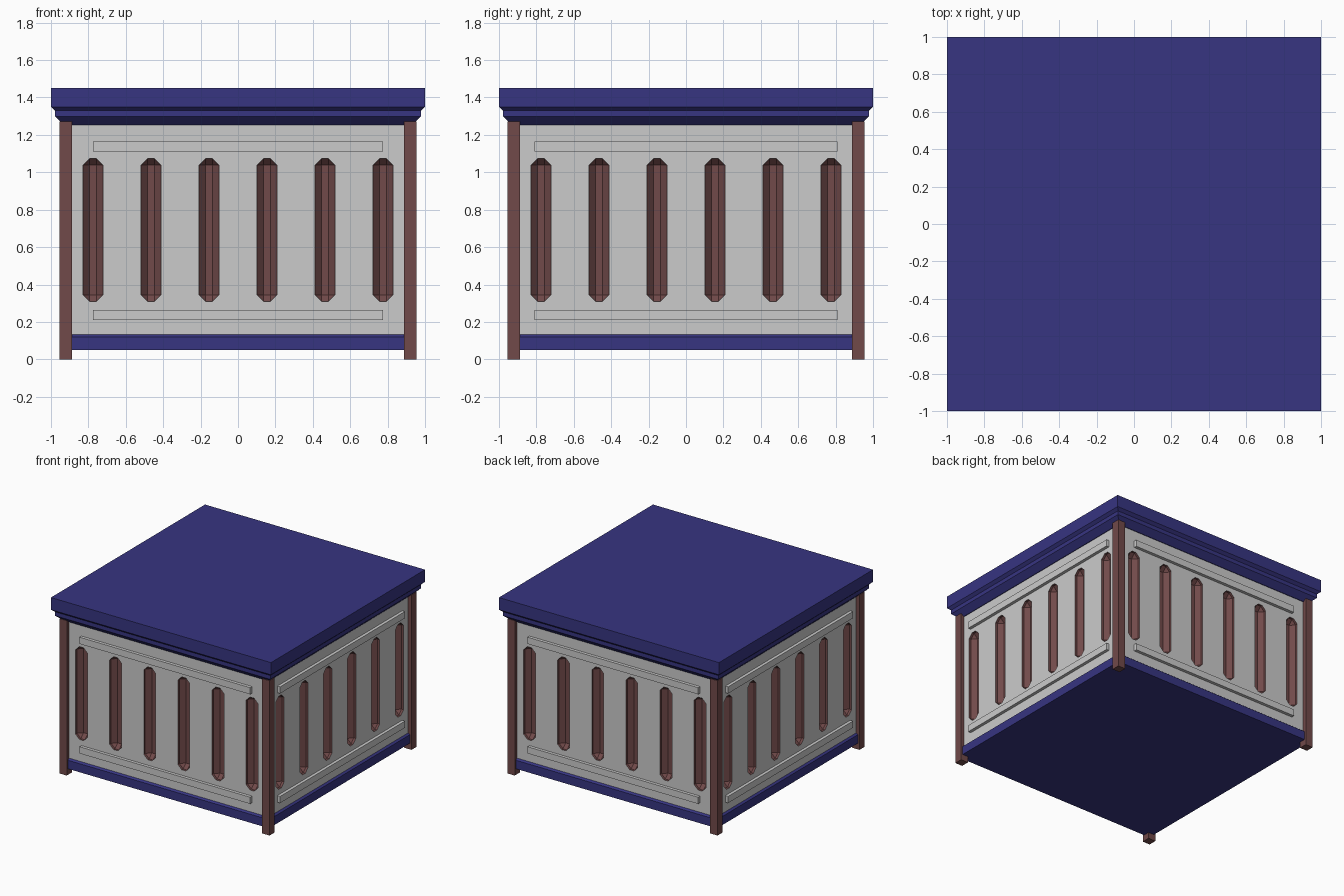
import bpy, bmesh
from mathutils import Matrix, Vector
from math import pi

if "Cube" in bpy.data.objects:
    bpy.data.objects.remove(bpy.data.objects["Cube"])


def material(name, rgb):
    m = bpy.data.materials.new(name)
    m.diffuse_color = (*rgb, 1)
    m.use_nodes = True
    m.node_tree.nodes["Principled BSDF"].inputs["Base Color"].default_value = m.diffuse_color
    return m


blue = material("blue", (0.038, 0.035, 0.22))
brown = material("brown", (0.165, 0.068, 0.068))


def make_object(name, bm, mats=()):
    bmesh.ops.recalc_face_normals(bm, faces=bm.faces[:])
    me = bpy.data.meshes.new(name)
    bm.to_mesh(me)
    bm.free()
    for m in mats:
        me.materials.append(m)
    ob = bpy.data.objects.new(name, me)
    bpy.context.collection.objects.link(ob)
    return ob


def add_box(bm, lo, hi, matrix=Matrix()):
    lo, hi = Vector(lo), Vector(hi)
    size = Matrix.Diagonal((*(hi - lo), 1))
    return bmesh.ops.create_cube(
        bm, size=1, matrix=matrix @ Matrix.Translation((lo + hi) / 2) @ size)["verts"]


def square_loft(name, profile, mats=()):
    """Square rings of (half width, height) joined into a closed solid."""
    bm = bmesh.new()
    rings = [[bm.verts.new((sx * h, sy * h, z))
              for sx, sy in ((-1, -1), (1, -1), (1, 1), (-1, 1))] for h, z in profile]
    for a, b in zip(rings, rings[1:]):
        for i in range(4):
            j = (i + 1) % 4
            bm.faces.new((a[i], a[j], b[j], b[i]))
    bm.faces.new(rings[0][::-1])
    bm.faces.new(rings[-1])
    return make_object(name, bm, mats)


WALL = 0.925
turns = [Matrix.Rotation(i * pi / 2, 4, "Z") for i in range(4)]

# Body, base trim and moulded lid
body = square_loft("body", [(WALL, 0.06), (WALL, 1.28)], (None, brown))
square_loft("base_trim", [(0.94, 0.05), (0.94, 0.12), (WALL, 0.132)], (blue,))
square_loft("lid", [(0.93, 1.253), (0.978, 1.298), (0.978, 1.33), (1.0, 1.35), (1.0, 1.45)], (blue,))

# Slots: chamfered boxes cut halfway into every side
bm = bmesh.new()
for turn in turns:
    for i in range(6):
        x = -0.775 + 0.31 * i
        add_box(bm, (x - 0.0535, -WALL - 0.0535, 0.31), (x + 0.0535, -WALL + 0.0535, 1.073), turn)
bmesh.ops.bevel(bm, geom=bm.edges[:], offset=0.035, segments=1, affect="EDGES")
for f in bm.faces:
    f.material_index = 1
cutter = make_object("slot_cutter", bm, (None, brown))
cutter.hide_render = True
mod = body.modifiers.new("slots", "BOOLEAN")
mod.operation = "DIFFERENCE"
mod.solver = "EXACT"
mod.object = cutter
bpy.context.view_layer.objects.active = body
bpy.ops.object.modifier_apply(modifier=mod.name)
bpy.data.objects.remove(cutter)

# Raised rails above and below the slots
for side, turn, half in zip(("front", "right", "back", "left"), turns, (0.775, 0.81) * 2):
    for level, z in (("lower", 0.21), ("upper", 1.11)):
        bm = bmesh.new()
        add_box(bm, (-half, -0.95, z), (half, -WALL + 0.01, z + 0.055), turn)
        make_object(f"{side}_{level}_rail", bm)

# Corner posts
for name, turn in zip(("front_right", "back_right", "back_left", "front_left"), turns):
    bm = bmesh.new()
    add_box(bm, (0.888, -0.955, 0), (0.955, -0.888, 1.272), turn)
    make_object(f"{name}_post", bm, (brown,))
